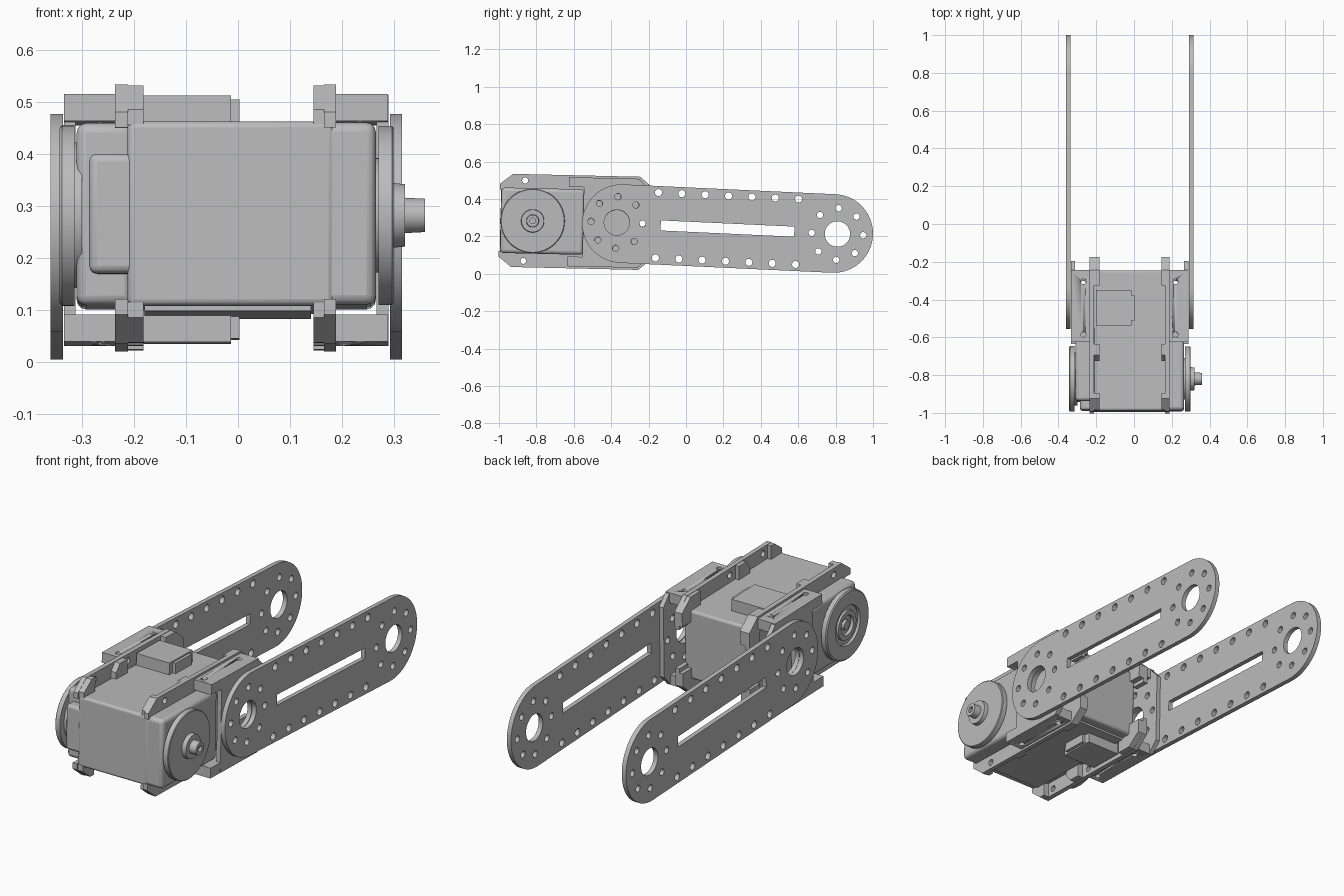
import bpy, bmesh, math
from mathutils import Matrix, Vector

cube = bpy.data.objects.get("Cube")
if cube:
    bpy.data.objects.remove(cube)

grey = bpy.data.materials.new("plain grey")
grey.use_nodes = True
grey.diffuse_color = (0.5, 0.5, 0.5, 1)
grey.node_tree.nodes["Principled BSDF"].inputs["Base Color"].default_value = (0.5, 0.5, 0.5, 1)

# The motor leans slightly about its middle; the arms lean a bit more
MOTOR = (Matrix.Translation((0, -0.62, 0.278)) @ Matrix.Rotation(math.radians(-1.3), 4, 'X')
         @ Matrix.Translation((0, 0.62, 0)))
ARM = Matrix.Translation((0, -0.345, 0.268)) @ Matrix.Rotation(math.radians(-2.66), 4, 'X')
SIDEWAYS = Matrix(((0, 0, 1, 0), (1, 0, 0, 0), (0, 1, 0, 0), (0, 0, 0, 1)))


def finish(name, mesh, frame):
    mesh.transform(frame)
    mesh.materials.clear()
    mesh.materials.append(grey)
    mesh.shade_smooth()
    mesh.set_sharp_from_angle(angle=math.radians(30))
    obj = bpy.data.objects.new(name, mesh)
    bpy.context.collection.objects.link(obj)
    return obj


def from_bmesh(name, bm, frame=MOTOR):
    bmesh.ops.recalc_face_normals(bm, faces=bm.faces)
    mesh = bpy.data.meshes.new(name)
    bm.to_mesh(mesh)
    bm.free()
    return finish(name, mesh, frame)


def box(name, xs, ys, zs, bevel=0):
    bm = bmesh.new()
    bmesh.ops.create_cube(bm, size=1)
    for v in bm.verts:
        v.co = Vector([r[0] if c < 0 else r[1] for c, r in zip(v.co, (xs, ys, zs))])
    obj = from_bmesh(name, bm)
    if bevel:
        mod = obj.modifiers.new("rounding", 'BEVEL')
        mod.width, mod.segments = bevel, 3
    return obj


def arc(cy, cz, r, start=0, end=360, n=16):
    full = end - start == 360
    steps = n if full else n + 1
    angles = [math.radians(start + (end - start) * i / n) for i in range(steps)]
    return [(cy + r * math.cos(a), cz + r * math.sin(a)) for a in angles]


def hub_holes(cy, cz):
    holes = [arc(cy, cz, 0.068, n=40)]
    for i in range(8):
        a = i * math.pi / 4
        holes.append(arc(cy + 0.138 * math.cos(a), cz + 0.138 * math.sin(a), 0.017))
    return holes


def plate(name, x0, x1, loops, frame=MOTOR, shift=0):
    """Outline with holes in the y-z plane, given thickness along x."""
    curve = bpy.data.curves.new(name, 'CURVE')
    curve.dimensions = '2D'
    curve.fill_mode = 'BOTH'
    curve.extrude = (x1 - x0) / 2
    for loop in loops:
        spline = curve.splines.new('POLY')
        spline.points.add(len(loop) - 1)
        for p, (y, z) in zip(spline.points, loop):
            p.co = (y, z, 0, 1)
        spline.use_cyclic_u = True
    temp = bpy.data.objects.new("temp", curve)
    bpy.context.collection.objects.link(temp)
    graph = bpy.context.evaluated_depsgraph_get()
    mesh = bpy.data.meshes.new_from_object(temp.evaluated_get(graph))
    bpy.data.objects.remove(temp)
    bm = bmesh.new()
    bm.from_mesh(mesh)
    bmesh.ops.remove_doubles(bm, verts=bm.verts, dist=0.0001)
    return from_bmesh(name, bm, frame @ Matrix.Translation(((x0 + x1) / 2, 0, 0)) @ SIDEWAYS)


def lathe(name, profile, cy, cz=0, n=64):
    """Spin (x, radius) pairs about the x axis."""
    bm = bmesh.new()
    verts = [bm.verts.new((x, r, 0)) for x, r in profile]
    edges = [bm.edges.new(pair) for pair in zip(verts, verts[1:])]
    bmesh.ops.spin(bm, geom=verts + edges, cent=(0, 0, 0), axis=(1, 0, 0),
                   angle=math.tau, steps=n)
    bmesh.ops.remove_doubles(bm, verts=bm.verts, dist=0.0001)
    return from_bmesh(name, bm, MOTOR @ Matrix.Translation((0, cy, cz)))


# Motor case
box("case_core", (-0.212, 0.185), (-0.992, -0.25), (-0.177, 0.177), 0.012)
box("right_case_cap", (0.12, 0.265), (-0.99, -0.545), (-0.175, 0.175), 0.018)
box("left_case_cap", (-0.31, -0.2), (-0.94, -0.545), (-0.175, 0.175), 0.018)
box("left_front_bulge", (-0.286, -0.15), (-0.988, -0.6), (-0.115, 0.115), 0.015)

# Output discs and shaft
lathe("right_disc", [(0.255, 0), (0.255, 0.11), (0.27, 0.11), (0.27, 0.172), (0.296, 0.172),
                     (0.299, 0.168), (0.299, 0.062), (0.321, 0.06), (0.321, 0.034),
                     (0.359, 0.032), (0.359, 0.015), (0.345, 0.015), (0.345, 0)], -0.82)
lathe("left_disc", [(-0.3, 0), (-0.3, 0.14), (-0.314, 0.14), (-0.314, 0.174), (-0.338, 0.174),
                    (-0.343, 0.168), (-0.343, 0.1), (-0.33, 0.098), (-0.33, 0.075),
                    (-0.34, 0.073), (-0.34, 0.05), (-0.325, 0.048), (-0.325, 0.025),
                    (-0.338, 0.023), (-0.338, 0)], -0.82)

# Flanged ribs with lugs, on the upper and lower edges of both sides
for level, s in (("upper", 1), ("lower", -1)):
    rail = [(-0.998, 0.165), (-0.998, 0.195), (-0.93, 0.249), (-0.25, 0.249), (-0.18, 0.19),
            (-0.18, 0.1), (-0.26, 0.1), (-0.26, 0.165)]
    holes = [arc(y, 0.215, 0.016) for y in (-0.865, -0.595)]
    loops = [[(y, s * z) for y, z in loop] for loop in [rail] + holes]
    lugs = [[(-0.99, 0.17), (-0.99, 0.2), (-0.93, 0.247), (-0.9, 0.247), (-0.9, 0.17)],
            [(-0.73, 0.17), (-0.73, 0.21), (-0.7, 0.247), (-0.64, 0.247), (-0.64, 0.17)],
            [(-0.33, 0.17), (-0.33, 0.247), (-0.25, 0.247), (-0.18, 0.19), (-0.18, 0.12),
             (-0.26, 0.12), (-0.26, 0.17)]]
    for side, r0, r1, l0, l1 in (("right", 0.165, 0.188, 0.145, 0.166),
                                 ("left", -0.236, -0.211, -0.212, -0.182)):
        plate(f"{side}_{level}_rib", r0, r1, loops)
        for i, lug in enumerate(lugs):
            plate(f"{side}_{level}_lug_{i + 1}", l0, l1, [[(y, s * z) for y, z in lug]])

    # Cable socket
    zs = sorted((s * 0.17, s * 0.237))
    box(f"{level}_socket", (-0.2, -0.013), (-0.542, -0.355), zs)
    box(f"{level}_socket_lip", (-0.02, 0.003), (-0.515, -0.385), sorted((s * 0.17, s * 0.23)))

    # Bracket flanges, drilled from above
    for side, x0, x1, hx in (("right", 0.188, 0.288, 0.22), ("left", -0.334, -0.235, -0.268)):
        flange = box(f"{side}_{level}_flange", (x0, x1), (-0.63, -0.25), sorted((s * 0.186, s * 0.238)))
        bm = bmesh.new()
        for y in (-0.31, -0.59):
            bmesh.ops.create_cone(bm, cap_ends=True, segments=16, radius1=0.014, radius2=0.014,
                                  depth=0.2, matrix=Matrix.Translation((hx, y, s * 0.21)))
        drill = from_bmesh(f"{side}_{level}_drill", bm)
        drill.hide_render = True
        drill.hide_set(True)
        cut = flange.modifiers.new("holes", 'BOOLEAN')
        cut.object, cut.solver = drill, 'EXACT'

box("bottom_cover", (-0.18, 0.14), (-0.95, -0.3), (-0.187, -0.17))

# Side bracket plates and arm plates
bracket = [(-0.55, -0.238), (-0.255, -0.238), (-0.2, -0.18), (-0.2, 0.18),
           (-0.255, 0.238), (-0.55, 0.238)]
outline = arc(0, 0, 0.21, 90, 270, 40) + arc(1.136, 0, 0.21, -90, 90, 40)
slot = [(0.21, -0.027), (0.925, -0.027), (0.925, 0.027), (0.21, 0.027)]
edge_holes = [arc(0.19 + 0.125 * i, v, 0.019) for i in range(7) for v in (-0.175, 0.175)]
arm_loops = [outline, slot] + edge_holes + hub_holes(-0.025, 0.005) + hub_holes(1.156, -0.002)
for side, b0, b1, a0, a1 in (("right", 0.266, 0.289, 0.292, 0.315),
                             ("left", -0.334, -0.312, -0.36, -0.336)):
    plate(f"{side}_bracket_plate", b0, b1, [bracket] + hub_holes(-0.37, 0))
    plate(f"{side}_arm", a0, a1, arm_loops, ARM)
